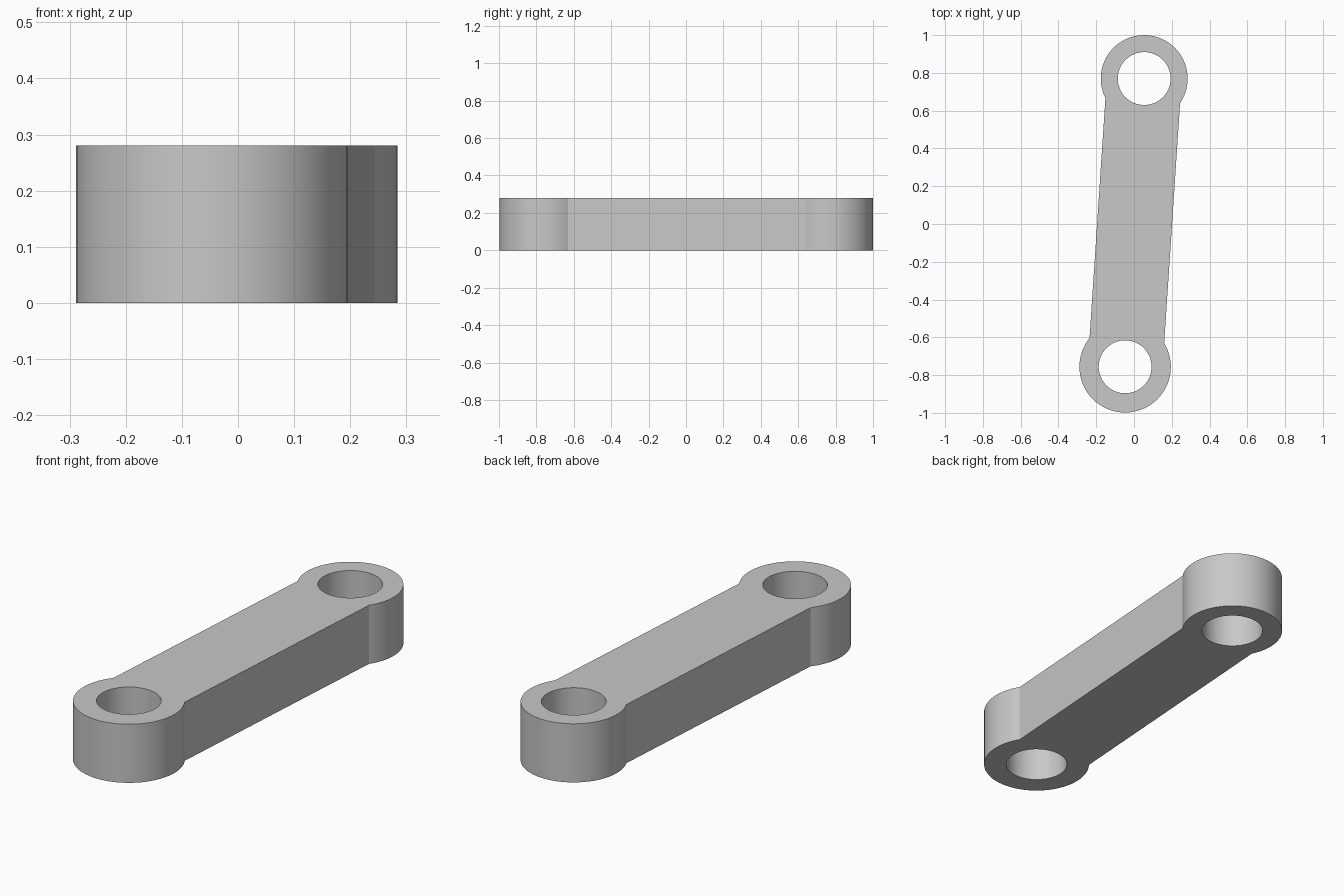
import bpy, bmesh
from math import asin, atan2, cos, sin, pi
from mathutils import Vector

cube = bpy.data.objects.get("Cube")
if cube:
    bpy.data.objects.remove(cube, do_unlink=True)

HEIGHT = 0.28
HALF_WIDTH = 0.198
HOLE = 0.14
BACK, BACK_R = Vector((0.054, 0.77)), 0.23
FRONT, FRONT_R = Vector((-0.047, -0.756)), 0.242

grey = bpy.data.materials.new("plain grey")
grey.use_nodes = True
colour = (0.58, 0.58, 0.58, 1)
grey.diffuse_color = colour
grey.node_tree.nodes["Principled BSDF"].inputs["Base Color"].default_value = colour


def arc(centre, radius, start, end, steps):
    angles = [start + (end - start) * i / steps for i in range(steps + 1)]
    return [centre + radius * Vector((cos(a), sin(a))) for a in angles]


def boss_arc(centre, radius, outward):
    # Rounded end, stopping where the straight sides of the bar meet it
    reach = pi - asin(HALF_WIDTH / radius)
    return arc(centre, radius, outward - reach, outward + reach, 48)


# Flat outline of the link, with a round hole at each end
axis = BACK - FRONT
heading = atan2(axis.y, axis.x)
outline = boss_arc(BACK, BACK_R, heading) + boss_arc(FRONT, FRONT_R, heading + pi)
loops = [outline] + [arc(c, HOLE, 0, 2 * pi, 64)[:-1] for c in (BACK, FRONT)]

curve = bpy.data.curves.new("link_profile", "CURVE")
curve.dimensions = "2D"
curve.fill_mode = "BOTH"
curve.extrude = HEIGHT / 2
for points in loops:
    spline = curve.splines.new("POLY")
    spline.points.add(len(points) - 1)
    for target, p in zip(spline.points, points):
        target.co = (p.x, p.y, 0, 1)
    spline.use_cyclic_u = True

profile = bpy.data.objects.new("link_profile", curve)
bpy.context.collection.objects.link(profile)
bpy.context.view_layer.update()
graph = bpy.context.evaluated_depsgraph_get()
mesh = bpy.data.meshes.new_from_object(profile.evaluated_get(graph))
bpy.data.objects.remove(profile, do_unlink=True)

# Solid link arm, welded and standing on the ground
bm = bmesh.new()
bm.from_mesh(mesh)
bmesh.ops.remove_doubles(bm, verts=bm.verts, dist=0.0001)
bmesh.ops.translate(bm, verts=bm.verts, vec=(0, 0, HEIGHT / 2))
bmesh.ops.recalc_face_normals(bm, faces=bm.faces)
bm.to_mesh(mesh)
bm.free()
mesh.materials.clear()
mesh.materials.append(grey)

link = bpy.data.objects.new("link_arm", mesh)
bpy.context.collection.objects.link(link)
bpy.ops.object.select_all(action="DESELECT")
link.select_set(True)
bpy.context.view_layer.objects.active = link
bpy.ops.object.shade_smooth_by_angle(angle=pi / 9)
